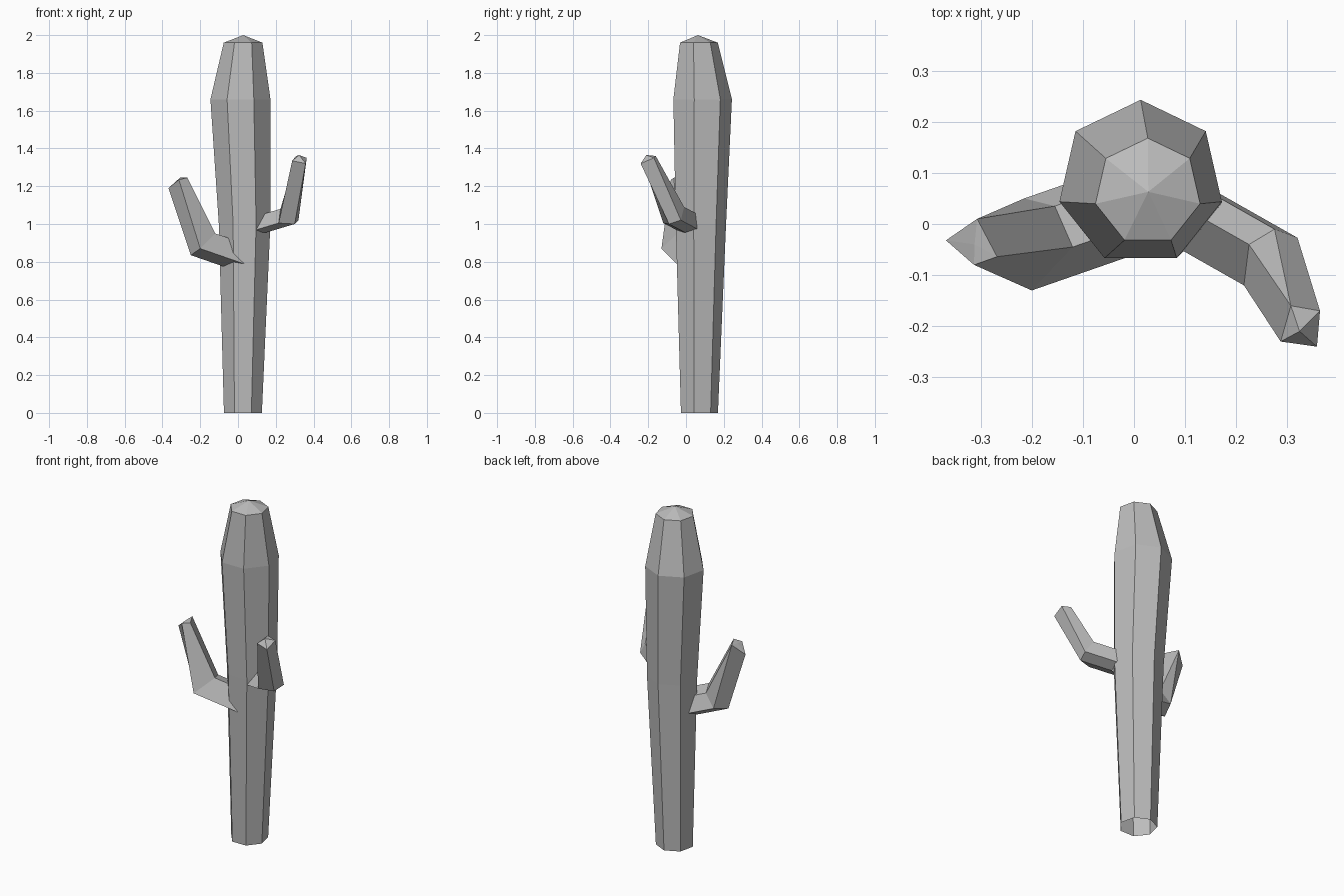
import bpy, bmesh, math
from mathutils import Vector

cube = bpy.data.objects.get("Cube")
if cube:
    bpy.data.objects.remove(cube, do_unlink=True)

grey = bpy.data.materials.new("plain_grey")
grey.use_nodes = True
colour = (0.5, 0.5, 0.5, 1)
grey.diffuse_color = colour
bsdf = next(n for n in grey.node_tree.nodes if n.type == 'BSDF_PRINCIPLED')
bsdf.inputs["Base Color"].default_value = colour
bsdf.inputs["Roughness"].default_value = 0.8


def loft(name, rings, tip=None):
    """Bridge rings of equal length, closing the last one with a fan."""
    bm = bmesh.new()
    loops = [[bm.verts.new(p) for p in ring] for ring in rings]
    n = len(rings[0])
    for low, high in zip(loops, loops[1:]):
        for i in range(n):
            j = (i + 1) % n
            bm.faces.new((low[i], low[j], high[j], high[i]))
    apex = bm.verts.new(tip)
    for i in range(n):
        bm.faces.new((loops[-1][i], loops[-1][(i + 1) % n], apex))
    bmesh.ops.remove_doubles(bm, verts=bm.verts, dist=0.0005)
    bmesh.ops.recalc_face_normals(bm, faces=bm.faces)
    mesh = bpy.data.meshes.new(name)
    bm.to_mesh(mesh)
    bm.free()
    mesh.materials.append(grey)
    obj = bpy.data.objects.new(name, mesh)
    bpy.context.collection.objects.link(obj)
    return obj


def heptagon(x, y, z, r):
    angles = [math.pi / 2 + math.tau * i / 7 for i in range(7)]
    return [(x + r * math.cos(a), y + r * math.sin(a), z) for a in angles]


def arm(name, elbow, offset, end, tip):
    """Faceted arm: base hidden in the trunk, bent elbow, tapered end."""
    base = [Vector(p) + Vector(offset) for p in elbow]
    return loft(name, [base, elbow, end], tip)


# Seven-sided trunk, open underneath, with a shallow pointed cap
loft("trunk", [heptagon(0.026, 0.066, 0, 0.103),
               heptagon(0.035, 0.072, 1.0, 0.14),
               heptagon(0.013, 0.08, 1.66, 0.163),
               heptagon(0.027, 0.063, 1.96, 0.105)], (0.028, 0.063, 2.0))

# Lower, thicker arm on the right
back_tip = (-0.307, 0.01, 1.245)
arm("right_arm",
    [(-0.25, -0.04, 0.835), (-0.2, -0.13, 0.87), (-0.12, -0.045, 0.95),
     (-0.155, 0.035, 0.93), (-0.215, 0.05, 0.86)],
    (0.23, 0.08, -0.08),
    [(-0.368, -0.032, 1.19), (-0.313, -0.08, 1.235), (-0.268, -0.064, 1.245),
     back_tip, back_tip],
    (-0.312, -0.04, 1.24))

# Higher, thinner arm on the left, reaching forward
inner_tip = (0.307, -0.16, 1.36)
arm("left_arm",
    [(0.215, -0.12, 1.005), (0.225, -0.04, 1.08), (0.275, -0.01, 1.09),
     (0.32, -0.027, 1.02), (0.3, -0.09, 1.0)],
    (-0.15, 0.085, -0.045),
    [(0.287, -0.23, 1.335), inner_tip, inner_tip,
     (0.364, -0.17, 1.35), (0.358, -0.24, 1.32)],
    (0.324, -0.21, 1.365))
